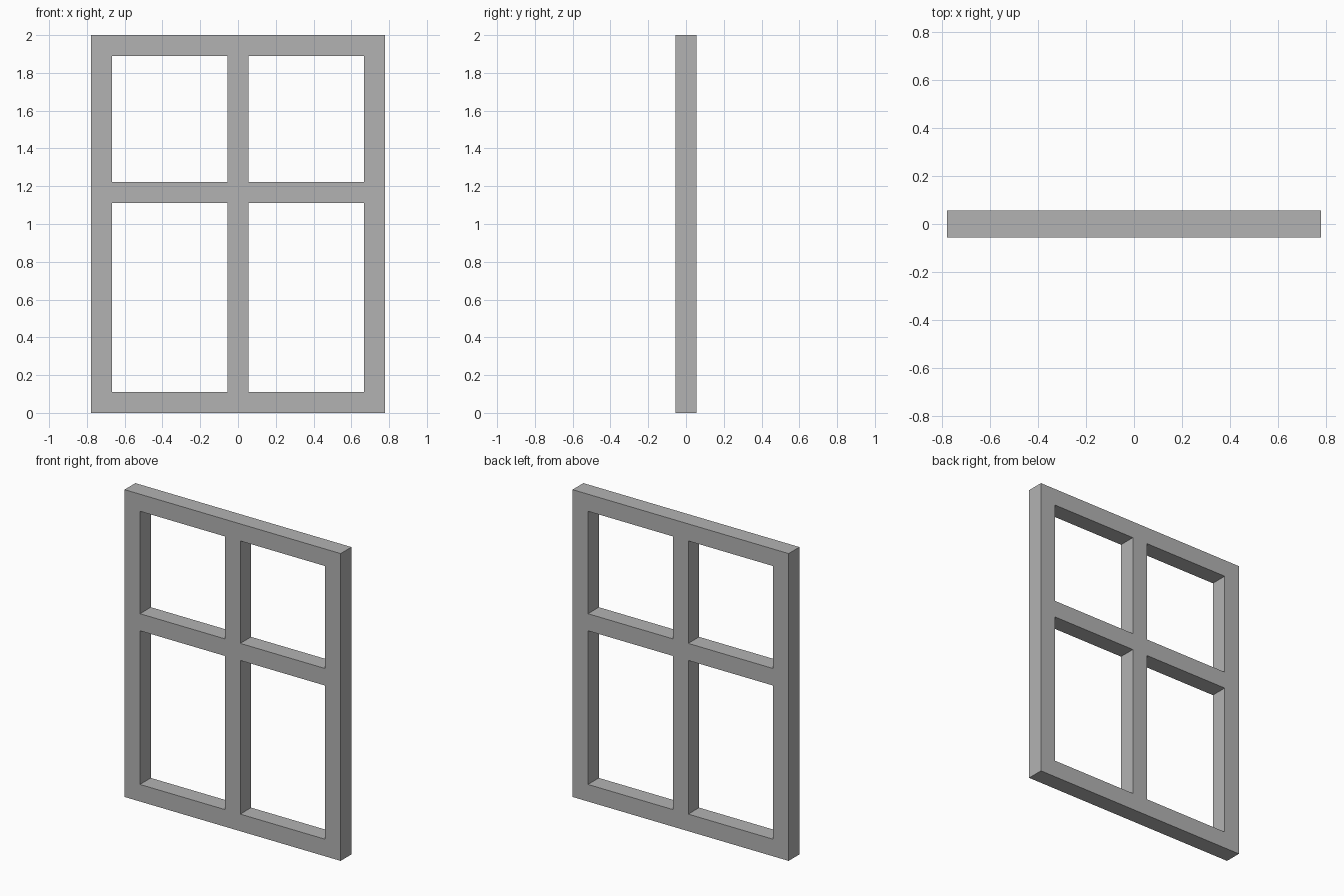
import bpy
import bmesh
import math

cube = bpy.data.objects.get("Cube")
if cube:
    bpy.data.objects.remove(cube, do_unlink=True)

BAR = 1 / 9          # width and depth of every bar
HALF_WIDTH = 7 / 9
HEIGHT = 2.0
RAIL = 10 * BAR      # underside of the middle rail

# Grey frame material
grey = bpy.data.materials.new("frame grey")
grey.use_nodes = True
colour = (0.45, 0.45, 0.45, 1)
grey.diffuse_color = colour
bsdf = next(n for n in grey.node_tree.nodes if n.type == 'BSDF_PRINCIPLED')
bsdf.inputs["Base Color"].default_value = colour

# Bar edges across and up; odd cells in both directions are the panes
xs = [-HALF_WIDTH, BAR - HALF_WIDTH, -BAR / 2, BAR / 2, HALF_WIDTH - BAR, HALF_WIDTH]
zs = [0, BAR, RAIL, RAIL + BAR, HEIGHT - BAR, HEIGHT]

bm = bmesh.new()
grid = [[bm.verts.new((x, -BAR / 2, z)) for z in zs] for x in xs]
for i in range(len(xs) - 1):
    for j in range(len(zs) - 1):
        if i % 2 and j % 2:
            continue
        bm.faces.new((grid[i][j], grid[i + 1][j], grid[i + 1][j + 1], grid[i][j + 1]))

# Give the frame its depth
front = bm.faces[:]
back = bmesh.ops.extrude_face_region(bm, geom=front, use_keep_orig=True)["geom"]
bmesh.ops.translate(bm, vec=(0, BAR, 0),
                    verts=[v for v in back if isinstance(v, bmesh.types.BMVert)])
bmesh.ops.recalc_face_normals(bm, faces=bm.faces[:])

# Merge flat seams where the bars meet
bmesh.ops.dissolve_limit(bm, angle_limit=math.radians(1),
                         verts=bm.verts[:], edges=bm.edges[:])

mesh = bpy.data.meshes.new("window_frame")
bm.to_mesh(mesh)
bm.free()
mesh.materials.append(grey)
frame = bpy.data.objects.new("window_frame", mesh)
bpy.context.collection.objects.link(frame)
